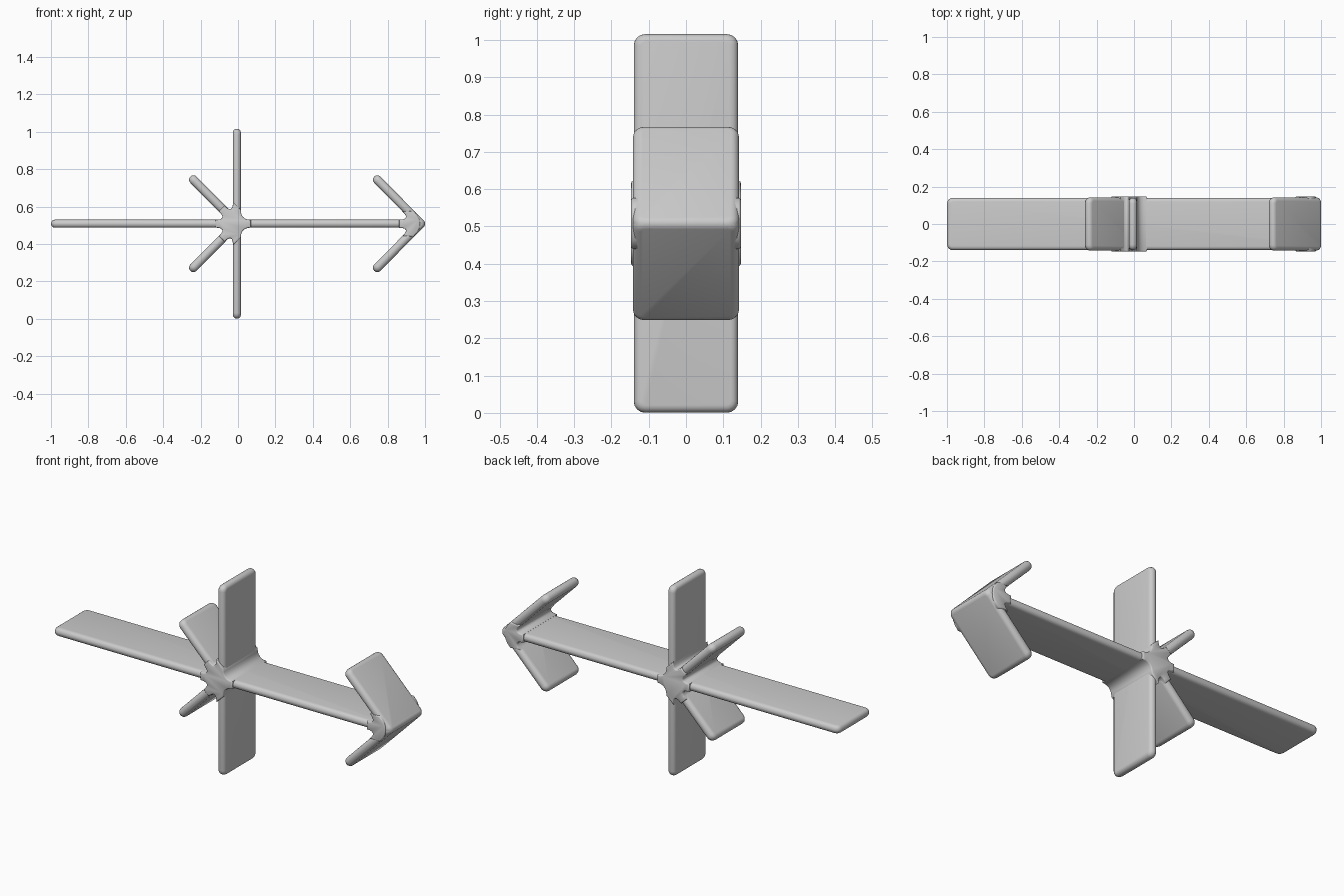
import bpy
import bmesh
from math import sin, cos, pi, radians, atan2, hypot
from mathutils import Vector

if "Cube" in bpy.data.objects:
    bpy.data.objects.remove(bpy.data.objects["Cube"], do_unlink=True)

MID_Z = 0.508      # height of the long shaft
HUB_X = -0.006     # centre of the crossing
TIP_X = 0.977      # centre of the arrow tip

grey = bpy.data.materials.new("plain grey")
grey.use_nodes = True
grey.diffuse_color = (0.6, 0.6, 0.6, 1)
grey.node_tree.nodes["Principled BSDF"].inputs["Base Color"].default_value = (0.6, 0.6, 0.6, 1)


def finish(name, bm):
    """Turn a bmesh into a smooth-shaded object."""
    bmesh.ops.recalc_face_normals(bm, faces=bm.faces)
    mesh = bpy.data.meshes.new(name)
    bm.to_mesh(mesh)
    bm.free()
    mesh.materials.append(grey)
    obj = bpy.data.objects.new(name, mesh)
    bpy.context.collection.objects.link(obj)
    bpy.ops.object.select_all(action='DESELECT')
    obj.select_set(True)
    bpy.context.view_layer.objects.active = obj
    bpy.ops.object.shade_smooth_by_angle(angle=radians(50))
    return obj


def slab(name, start, end, width, thick):
    """Rounded plank between two (x, z) cap centres."""
    dx, dz = end[0] - start[0], end[1] - start[1]
    size = Vector((hypot(dx, dz) + thick, width, thick))
    bm = bmesh.new()
    bmesh.ops.create_cube(bm, size=1)
    bmesh.ops.scale(bm, vec=size, verts=bm.verts)
    # Round the four plan corners, then the whole rim
    corners = [e for e in bm.edges
               if abs(e.verts[0].co.z - e.verts[1].co.z) > thick / 2]
    bmesh.ops.bevel(bm, geom=corners, offset=0.03, segments=4,
                    profile=0.5, affect='EDGES')
    bm.normal_update()
    rim = {e for f in bm.faces if abs(f.normal.z) > 0.9 for e in f.edges}
    bmesh.ops.bevel(bm, geom=list(rim), offset=thick * 0.47, segments=4,
                    profile=0.5, affect='EDGES')
    obj = finish(name, bm)
    obj.location = ((start[0] + end[0]) / 2, 0, (start[1] + end[1]) / 2)
    obj.rotation_euler.y = -atan2(dz, dx)
    return obj


def joint(name, x, angles, half, reach, depth):
    """Star-shaped core with curved fillets between neighbouring arms."""
    outline = []
    for i, deg in enumerate(angles):
        a = radians(deg)
        b = radians(angles[(i + 1) % len(angles)])
        if b <= a:
            b += 2 * pi
        gap, mid = b - a, (a + b) / 2
        d = reach if gap < 1 else reach * 0.65
        p = Vector((cos(a), sin(a))) * d + Vector((-sin(a), cos(a))) * half
        q = Vector((cos(b), sin(b))) * d + Vector((sin(b), -cos(b))) * half
        c = Vector((cos(mid), sin(mid))) * half / sin(gap / 2)
        for k in range(7):
            t = k / 6
            outline.append(p * (1 - t) ** 2 + c * 2 * t * (1 - t) + q * t * t)
    bm = bmesh.new()
    face = bm.faces.new([bm.verts.new((v.x, -depth, v.y)) for v in outline])
    result = bmesh.ops.extrude_face_region(bm, geom=[face])
    bmesh.ops.translate(bm, vec=(0, 2 * depth, 0),
                        verts=[g for g in result["geom"]
                               if isinstance(g, bmesh.types.BMVert)])
    bm.normal_update()
    rim = [e for e in bm.edges
           if abs(e.verts[0].co.y - e.verts[1].co.y) < 0.001]
    bmesh.ops.bevel(bm, geom=rim, offset=0.006, segments=2,
                    profile=0.5, affect='EDGES')
    obj = finish(name, bm)
    obj.location = (x, 0, MID_Z)
    return obj


# Long shaft and upright cross blade
slab("shaft", (-0.978, MID_Z), (TIP_X, MID_Z), 0.28, 0.043)
slab("upright_blade", (HUB_X, 0.022), (HUB_X, 0.994), 0.28, 0.043)

# Swept-back arms at the tip and at the crossing
for part, x in (("tip", TIP_X), ("hub", HUB_X)):
    for side, s in (("upper", 1), ("lower", -1)):
        slab(f"{side}_{part}_arm", (x, MID_Z),
             (x - 0.232, MID_Z + s * 0.235), 0.285, 0.047)

# Blended cores where the planks meet
joint("hub_core", HUB_X, [90, 135, 180, 225, 270, 360], 0.021, 0.115, 0.148)
joint("tip_core", TIP_X, [135, 180, 225], 0.022, 0.115, 0.147)
